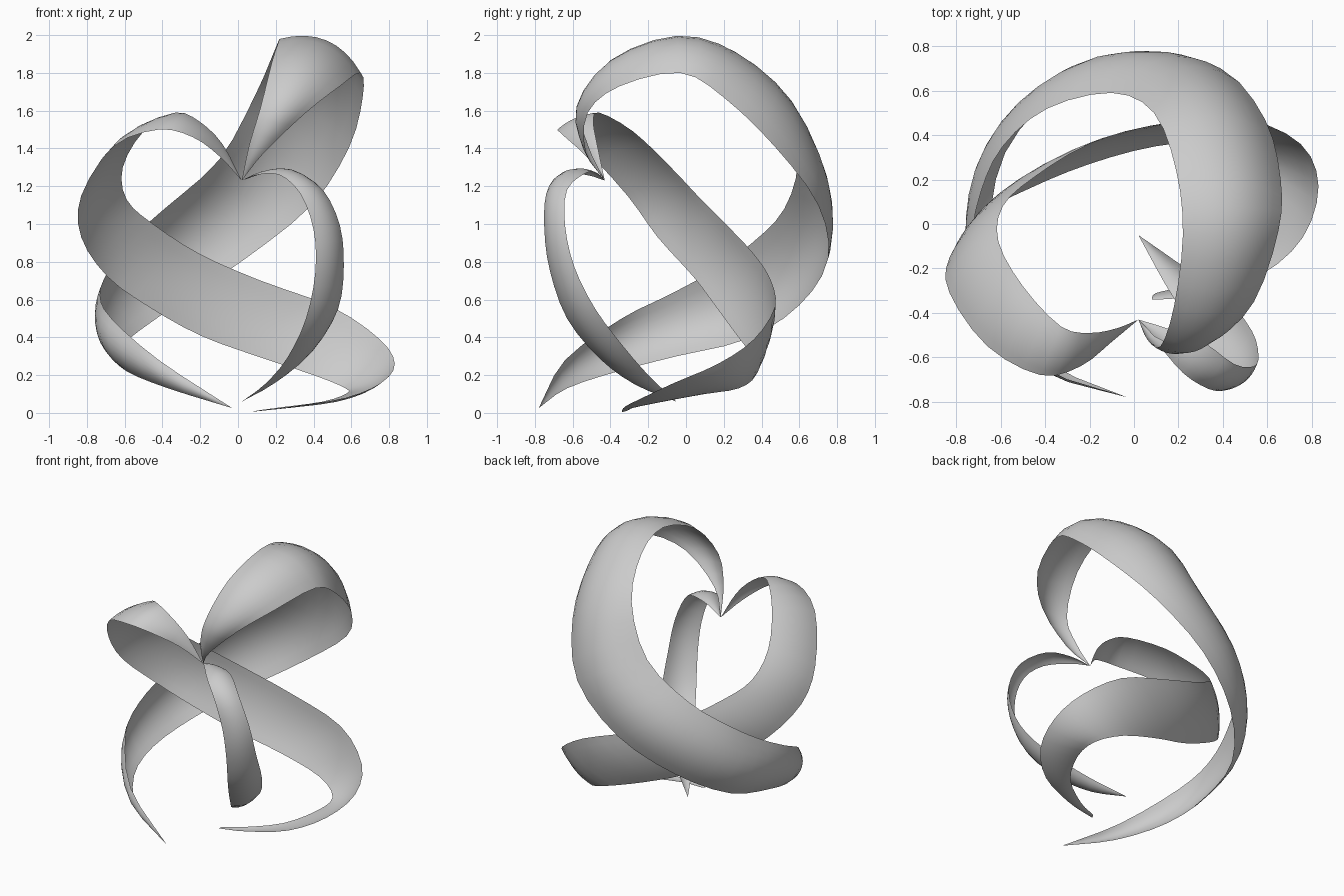
import bpy
import bmesh
from mathutils import Vector

STEPS = 3      # cuts between two neighbouring stations
ACROSS = 8     # strips across the ribbon

default_cube = bpy.data.objects.get("Cube")
if default_cube:
    bpy.data.objects.remove(default_cube, do_unlink=True)


def make_material(name, color):
    material = bpy.data.materials.new(name)
    material.use_nodes = True
    material.diffuse_color = color
    material.node_tree.nodes["Principled BSDF"].inputs["Base Color"].default_value = color
    return material


def smooth_path(points):
    """Catmull-Rom curve through the given points."""
    points = [Vector(p) for p in points]
    padded = [points[0] * 2 - points[1]] + points + [points[-1] * 2 - points[-2]]
    path = []
    for a, b, c, d in zip(padded, padded[1:], padded[2:], padded[3:]):
        for step in range(STEPS):
            t = step / STEPS
            path.append(b + (c - a) * t / 2
                        + (a * 2 - b * 5 + c * 4 - d) * t * t / 2
                        + (b * 3 - a - c * 3 + d) * t ** 3 / 2)
    path.append(points[-1])
    return path


def make_ribbon(name, start, stations, end, bulge, material):
    """Bowed sheet between two rails that meet in a point at both ends.

    The bulge is the outward bow of the cross-section, relative to its width.
    """
    rail_a = smooth_path([start] + [s[0] for s in stations] + [end])
    rail_b = smooth_path([start] + [s[1] for s in stations] + [end])
    middle = [(a + b) / 2 for a, b in zip(rail_a, rail_b)]
    last = len(middle) - 1

    bm = bmesh.new()
    rows = []
    for i, (a, b) in enumerate(zip(rail_a, rail_b)):
        width = b - a
        tangent = middle[min(i + 1, last)] - middle[max(i - 1, 0)]
        bow = width.cross(tangent).normalized() * width.length * bulge
        row = []
        for j in range(ACROSS + 1):
            t = j / ACROSS
            row.append(bm.verts.new(a + width * t + bow * 4 * t * (1 - t)))
        rows.append(row)
    for low, high in zip(rows, rows[1:]):
        for j in range(ACROSS):
            bm.faces.new((low[j], low[j + 1], high[j + 1], high[j]))
    # Collapse the pointed ends
    bmesh.ops.remove_doubles(bm, verts=rows[0] + rows[-1], dist=.0005)
    for face in bm.faces:
        face.smooth = True

    mesh = bpy.data.meshes.new(name)
    bm.to_mesh(mesh)
    bm.free()
    mesh.materials.append(material)
    ribbon = bpy.data.objects.new(name, mesh)
    bpy.context.collection.objects.link(ribbon)


grey = make_material("light grey", (.6, .6, .6, 1))
knot = (.02, -.43, 1.23)

# Large ribbon: over the top, down the back, round to the front
large_stations = [
    ((.06, -.52, 1.42), (.14, -.53, 1.38)),
    ((.12, -.55, 1.62), (.36, -.52, 1.59)),
    ((.18, -.37, 1.86), (.54, -.35, 1.73)),
    ((.22, -.05, 1.98), (.65, -.03, 1.8)),
    ((.19, .24, 1.91), (.66, .2, 1.67)),
    ((.09, .5, 1.68), (.59, .47, 1.41)),
    ((-.1, .59, 1.34), (.39, .7, 1.1)),
    ((-.39, .52, 1.08), (.03, .75, .81)),
    ((-.59, .35, .9), (-.33, .6, .57)),
    ((-.69, .14, .75), (-.58, .32, .39)),
    ((-.73, -.1, .62), (-.65, -.05, .3)),
    ((-.67, -.34, .5), (-.59, -.36, .22)),
    ((-.42, -.64, .28), (-.37, -.63, .13)),
]
make_ribbon("large_ribbon", knot, large_stations, (-.03, -.78, .025), .19, grey)

# Middle ribbon: loops over the side, crosses behind, sweeps along the ground
middle_stations = [
    ((-.1, -.53, 1.36), (-.08, -.47, 1.42)),
    ((-.24, -.64, 1.46), (-.2, -.49, 1.54)),
    ((-.42, -.68, 1.5), (-.33, -.46, 1.59)),
    ((-.66, -.55, 1.41), (-.5, -.28, 1.49)),
    ((-.83, -.31, 1.15), (-.61, -.08, 1.3)),
    ((-.83, -.15, .93), (-.59, .08, 1.13)),
    ((-.69, .04, .72), (-.45, .21, 1)),
    ((-.47, .16, .56), (-.2, .36, .84)),
    ((-.2, .27, .41), (.12, .45, .7)),
    ((.1, .35, .3), (.5, .47, .56)),
    ((.4, .37, .2), (.75, .36, .39)),
    ((.57, .28, .13), (.83, .17, .26)),
    ((.57, .1, .1), (.76, -.06, .16)),
    ((.45, -.12, .06), (.57, -.23, .08)),
    ((.23, -.27, .03), (.3, -.32, .035)),
    ((.1, -.31, .012), (.1, -.34, .01)),
]
make_ribbon("middle_ribbon", knot, middle_stations, (.08, -.335, .005), .08, grey)

# Small ribbon: hangs down in front and curls back underneath
small_stations = [
    ((.15, -.47, 1.27), (.1, -.53, 1.26)),
    ((.31, -.53, 1.27), (.22, -.67, 1.26)),
    ((.45, -.63, 1.18), (.33, -.74, 1.16)),
    ((.54, -.64, .99), (.4, -.75, .97)),
    ((.56, -.59, .77), (.41, -.72, .75)),
    ((.53, -.48, .55), (.36, -.63, .5)),
    ((.41, -.33, .35), (.26, -.46, .29)),
    ((.22, -.19, .19), (.14, -.27, .15)),
]
make_ribbon("small_ribbon", knot, small_stations, (.02, -.05, .06), .15, grey)
